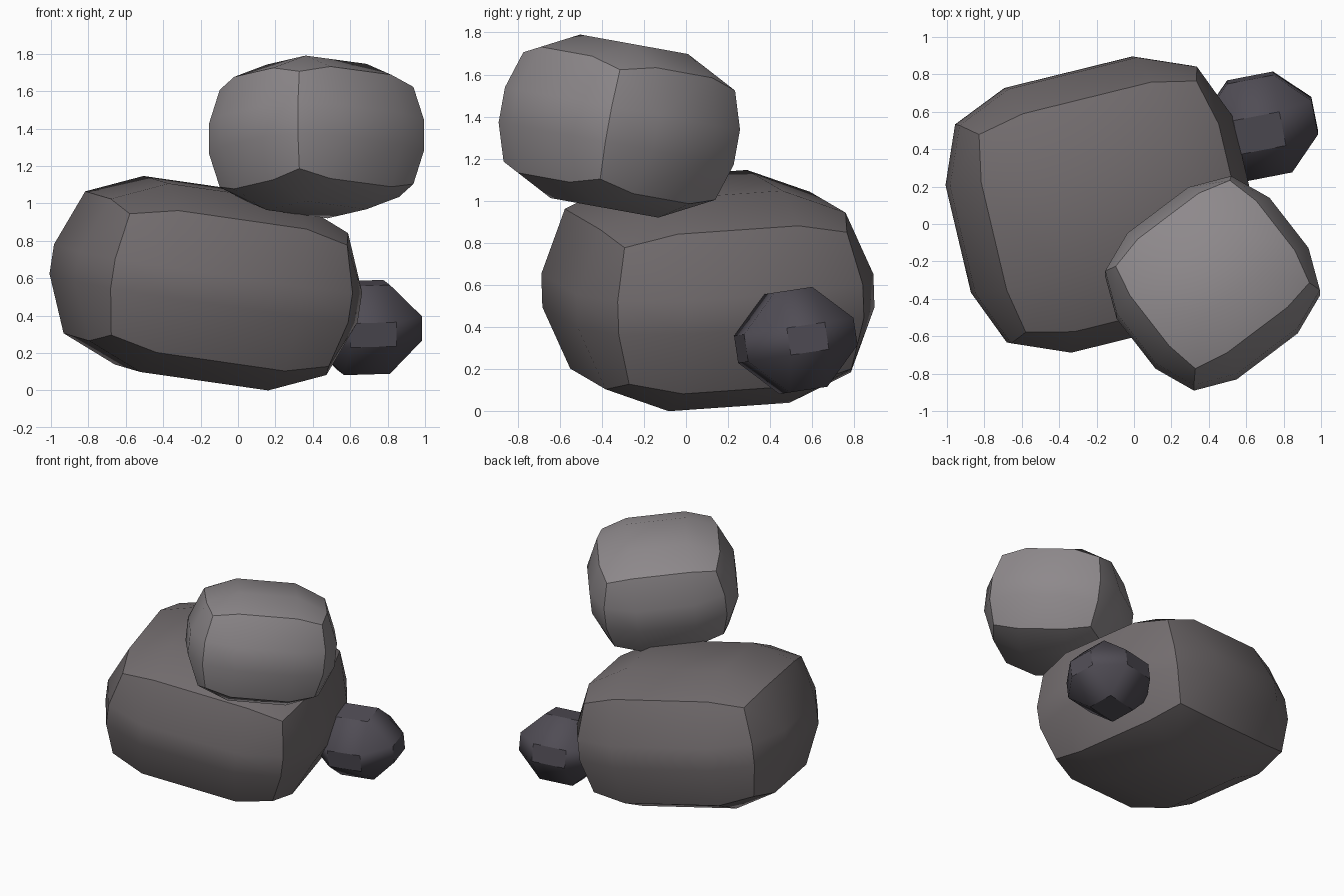
import bpy, bmesh, math
from mathutils import Matrix, Vector

if "Cube" in bpy.data.objects:
    bpy.data.objects.remove(bpy.data.objects["Cube"])


def rock(name, centre, half, u_dir, w_dir, bevel, segments, color):
    """Bevelled block; u_dir / w_dir are its local x and z directions."""
    w = Vector(w_dir).normalized()
    u = Vector(u_dir)
    u = (u - w * u.dot(w)).normalized()
    v = w.cross(u)
    rot = Matrix((u, v, w)).transposed().to_4x4()

    bm = bmesh.new()
    bmesh.ops.create_cube(bm, size=2)
    bmesh.ops.scale(bm, vec=half, verts=bm.verts)
    bmesh.ops.bevel(bm, geom=bm.edges[:], offset=bevel, offset_type='OFFSET',
                    segments=segments, profile=0.5, affect='EDGES',
                    clamp_overlap=True)
    bmesh.ops.recalc_face_normals(bm, faces=bm.faces)
    mesh = bpy.data.meshes.new(name)
    bm.to_mesh(mesh)
    bm.free()

    mat = bpy.data.materials.new(name + "_stone")
    mat.diffuse_color = (*color, 1)
    mat.use_nodes = True
    mat.node_tree.nodes["Principled BSDF"].inputs["Base Color"].default_value = mat.diffuse_color
    mesh.materials.append(mat)
    obj = bpy.data.objects.new(name, mesh)
    bpy.context.collection.objects.link(obj)
    obj.matrix_world = Matrix.Translation(centre) @ rot

    bpy.ops.object.select_all(action='DESELECT')
    obj.select_set(True)
    bpy.context.view_layer.objects.active = obj
    bpy.ops.object.shade_smooth_by_angle(angle=math.radians(40))
    return obj


# Large base boulder
rock("large_rock", (-0.172, 0.104, 0.573), (0.786, 0.726, 0.51),
     (1.155, 0.285, -0.17), (0.05, -0.011, 0.328), 0.43, 2, (0.17, 0.152, 0.157))

# Medium boulder resting on top
rock("top_rock", (0.42, -0.317, 1.355), (0.515, 0.481, 0.395),
     (0.61, 0.46, -0.08), (0.0, 0.047, 0.26), 0.31, 2, (0.27, 0.25, 0.26))

# Small dark stone at the side
rock("small_rock", (0.672, 0.522, 0.336), (0.30, 0.268, 0.24),
     (0.98, 0.19, 0.03), (0.0, -0.15, 0.99), 0.175, 1, (0.08, 0.073, 0.09))
